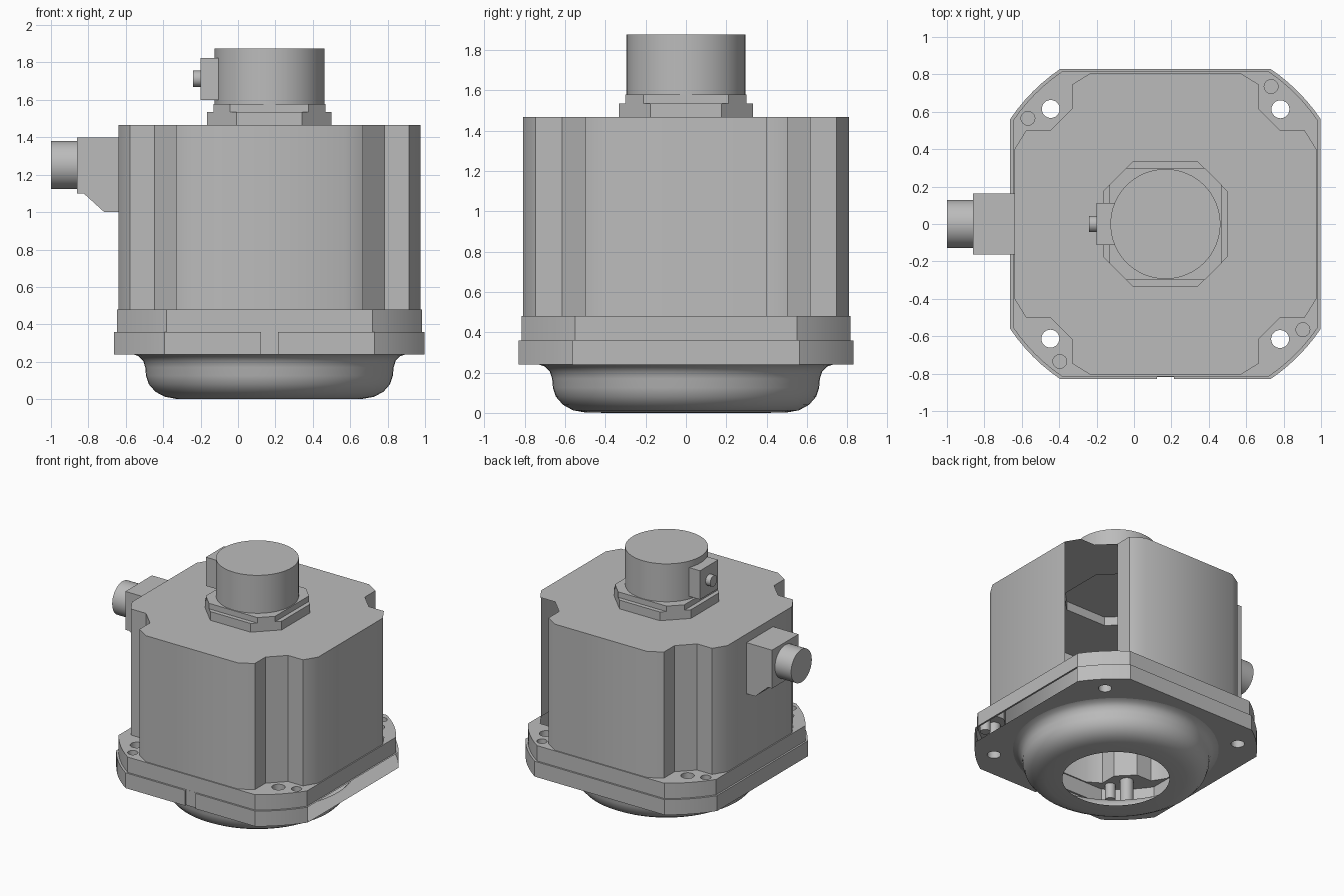
import bpy
import bmesh
from math import sin, cos, pi, atan2, sqrt, radians
from mathutils import Matrix, Vector

cube = bpy.data.objects.get("Cube")
if cube:
    bpy.data.objects.remove(cube)

AXIS_X = 0.168  # main axis of the housing

grey = bpy.data.materials.new("machine grey")
grey.use_nodes = True
grey.diffuse_color = (0.5, 0.5, 0.5, 1)
grey.node_tree.nodes["Principled BSDF"].inputs["Base Color"].default_value = (0.5, 0.5, 0.5, 1)


def four_fold(quadrant):
    """Repeat one quarter of an outline around the axis."""
    pts = list(quadrant)
    for turn in range(3):
        quadrant = [(-y, x) for x, y in quadrant]
        pts += quadrant
    return pts


def circle(r, x=0, y=0, n=24):
    return [(x + r * cos(2 * pi * i / n), y + r * sin(2 * pi * i / n)) for i in range(n)]


def rounded_square(h, n=6):
    """Square of half width h whose corners are trimmed by a circle."""
    r = h * 1.207
    a = atan2(sqrt(r * r - h * h), h)
    return four_fold([(r * cos(t), r * sin(t)) for t in
                      (a + (pi / 2 - 2 * a) * i / n for i in range(n + 1))])


def wall(bm, loop, z0, z1, skip=()):
    lo = [bm.verts.new((x, y, z0)) for x, y in loop]
    hi = [bm.verts.new((x, y, z1)) for x, y in loop]
    n = len(loop)
    for i in range(n):
        if i not in skip:
            j = (i + 1) % n
            bm.faces.new((lo[i], lo[j], hi[j], hi[i]))


def deck(bm, z, *loops):
    """Flat sheet: the first loop is the rim, the others are holes."""
    edges = []
    for loop in loops:
        vs = [bm.verts.new((x, y, z)) for x, y in loop]
        edges += [bm.edges.new((vs[i - 1], vs[i])) for i in range(len(vs))]
    bmesh.ops.triangle_fill(bm, use_beauty=True, edges=edges, normal=(0, 0, 1))


def finish(name, bm, angle=30, x=AXIS_X):
    bmesh.ops.remove_doubles(bm, verts=bm.verts, dist=0.0002)
    loose = [v for v in bm.verts if not v.link_faces]
    bmesh.ops.delete(bm, geom=loose, context="VERTS")
    bmesh.ops.recalc_face_normals(bm, faces=bm.faces)
    mesh = bpy.data.meshes.new(name)
    bm.to_mesh(mesh)
    bm.free()
    mesh.materials.append(grey)
    obj = bpy.data.objects.new(name, mesh)
    obj.location.x = x
    bpy.context.collection.objects.link(obj)
    bpy.ops.object.select_all(action="DESELECT")
    obj.select_set(True)
    bpy.context.view_layer.objects.active = obj
    bpy.ops.object.shade_smooth_by_angle(angle=radians(angle))
    return obj


def rod(name, x0, x1, r, z):
    """Cylinder lying along x."""
    bm = bmesh.new()
    turn = Matrix.Translation(((x0 + x1) / 2, 0, z)) @ Matrix.Rotation(pi / 2, 4, "Y")
    bmesh.ops.create_cone(bm, cap_ends=True, segments=40, radius1=r, radius2=r,
                          depth=x1 - x0, matrix=turn)
    return finish(name, bm, x=0)


def side_prism(name, profile, half):
    """Outline in x and z, extruded along y."""
    bm = bmesh.new()
    face = bm.faces.new([bm.verts.new((x, -half, z)) for x, z in profile])
    new = bmesh.ops.extrude_face_region(bm, geom=[face])["geom"]
    bmesh.ops.translate(bm, vec=Vector((0, 2 * half, 0)),
                        verts=[v for v in new if isinstance(v, bmesh.types.BMVert)])
    return finish(name, bm, x=0)


# Outlines
body = four_fold([(0.807, 0.4), (0.745, 0.5), (0.615, 0.5),
                  (0.5, 0.615), (0.5, 0.745), (0.4, 0.807)])
upper = rounded_square(0.816)
lower = rounded_square(0.83)
flange = four_fold([(0.333, 0.175), (0.175, 0.333)])
step = four_fold([(0.3, 0.21), (0.21, 0.3)])
tube = circle(0.294, n=64)
dome_rim = circle(0.73, n=64)
bolts = [circle(0.048, x, y) for x, y in four_fold([(0.615, 0.613)])]
pins = [circle(0.037, x, y) for x, y in four_fold([(0.565, 0.735)])]

# Small slot in the front edge of the lower plate
front = len(lower) * 3 // 4
lower[front:front] = [(-0.045, -0.83), (-0.045, -0.817), (0.045, -0.817), (0.045, -0.83)]

# Hollow body with one open corner
bm = bmesh.new()
wall(bm, body, 0.48, 1.467, skip=(0, 1, 2))
deck(bm, 1.467, body, flange)
finish("motor_body", bm, angle=35)

# Hollow mounting plate in two layers, open on one side of the lower layer
bm = bmesh.new()
deck(bm, 0.48, upper, body, *bolts, *pins)
wall(bm, upper, 0.36, 0.48)
deck(bm, 0.36, lower, upper)
wall(bm, lower, 0.24, 0.36, skip=(len(lower) - 1,))
deck(bm, 0.24, lower, dome_rim, *bolts)
for hole in bolts:
    wall(bm, hole, 0.24, 0.48)
for hole in pins:
    wall(bm, hole, 0.36, 0.48)
    deck(bm, 0.36, hole)
finish("mounting_plate", bm)

# Round dome below the plate, open in the middle
profile = [(0.73, 0.24), (0.7, 0.23), (0.675, 0.205), (0.664, 0.17), (0.66, 0.125),
           (0.645, 0.08), (0.61, 0.04), (0.56, 0.013), (0.5, 0.002), (0.38, 0)]
bm = bmesh.new()
vs = [bm.verts.new((r, 0, z)) for r, z in profile]
es = [bm.edges.new(pair) for pair in zip(vs, vs[1:])]
bmesh.ops.spin(bm, geom=vs + es, cent=(0, 0, 0), axis=(0, 0, 1), angle=2 * pi, steps=64)
finish("bottom_dome", bm)

# Top flange, its raised step, and the round cap
bm = bmesh.new()
wall(bm, flange, 1.467, 1.535)
deck(bm, 1.535, flange, step)
wall(bm, step, 1.535, 1.578)
deck(bm, 1.578, step, tube)
finish("top_flange", bm)

bm = bmesh.new()
wall(bm, tube, 1.578, 1.875)
deck(bm, 1.875, tube)
finish("encoder_cap", bm)

# Small socket on the cap
side_prism("cap_socket", [(-0.2, 1.6), (-0.105, 1.6), (-0.105, 1.825), (-0.2, 1.825)], 0.112)
rod("cap_socket_pin", -0.24, -0.2, 0.043, 1.713)

# Power connector on the side
side_prism("connector_block", [(-0.86, 1.1), (-0.825, 1.1), (-0.715, 1.0), (-0.639, 1.0),
                               (-0.639, 1.4), (-0.86, 1.4)], 0.164)
rod("connector_plug", -1.0, -0.86, 0.128, 1.252)
